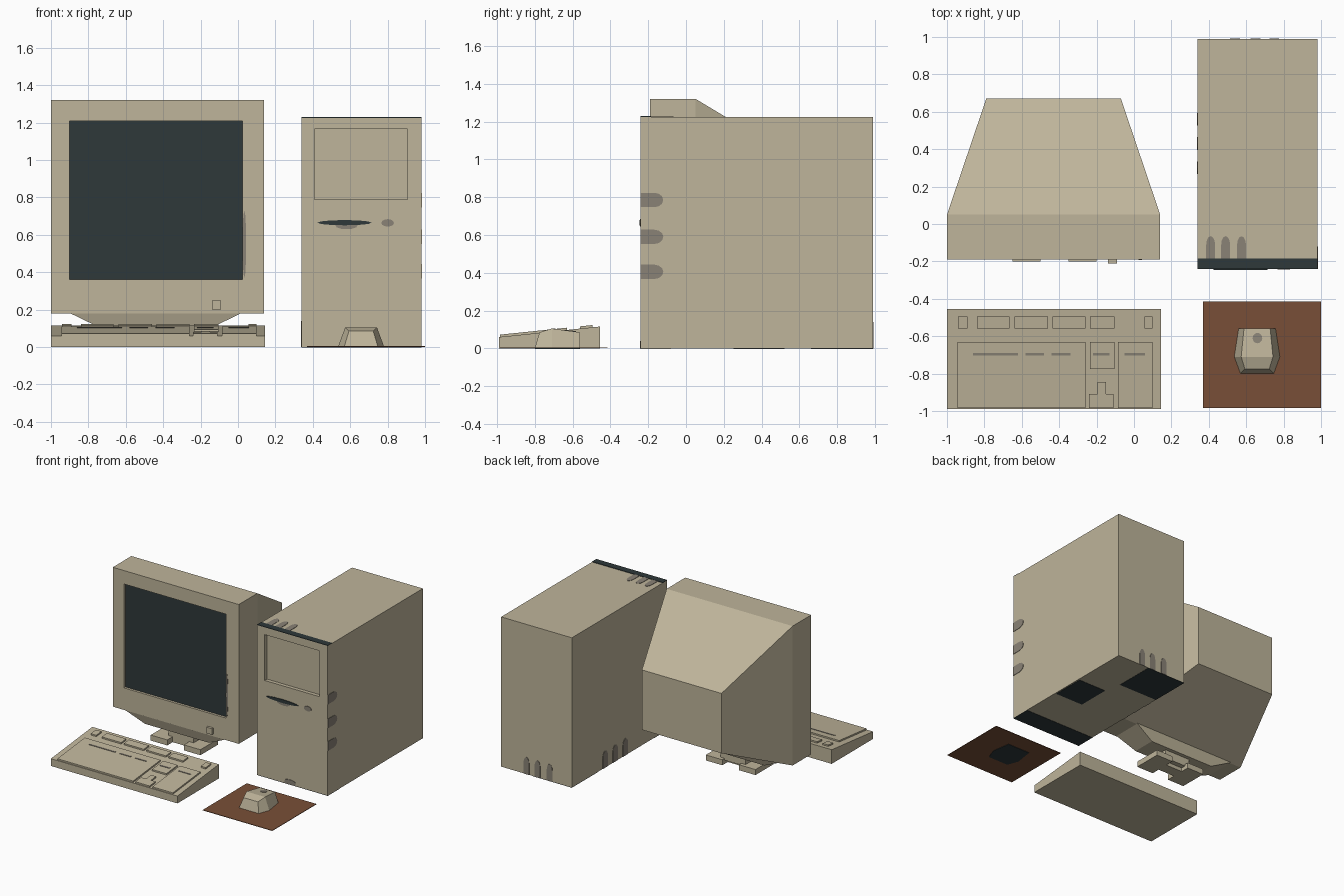
import bpy, bmesh, math
from mathutils import Vector

old = bpy.data.objects.get("Cube")
if old:
    bpy.data.objects.remove(old, do_unlink=True)


def material(name, srgb):
    rgb = [(c / 255) ** 2.2 for c in srgb] + [1]
    m = bpy.data.materials.new(name)
    m.use_nodes = True
    m.diffuse_color = rgb
    m.node_tree.nodes["Principled BSDF"].inputs["Base Color"].default_value = rgb
    return m


beige = material("beige plastic", (189, 179, 153))
dark = material("dark glass", (50, 59, 60))
grey = material("grey grime", (136, 129, 117))
brown = material("brown pad", (120, 80, 58))


def loft(name, rings, mat, edit=None):
    """Capped solid through equal-length rings of points."""
    bm = bmesh.new()
    rows = [[bm.verts.new(p) for p in ring] for ring in rings]
    n = len(rows[0])
    for a, b in zip(rows, rows[1:]):
        for i in range(n):
            j = (i + 1) % n
            bm.faces.new((a[i], a[j], b[j], b[i]))
    bm.faces.new(rows[0])
    bm.faces.new(rows[-1])
    bmesh.ops.recalc_face_normals(bm, faces=bm.faces)
    if edit:
        edit(bm)
    mesh = bpy.data.meshes.new(name)
    bm.to_mesh(mesh)
    bm.free()
    obj = bpy.data.objects.new(name, mesh)
    bpy.context.collection.objects.link(obj)
    obj.data.materials.append(mat)
    return obj


def prism(name, outline, axis, lo, hi, mat):
    """Extrude a 2D outline along an axis from lo to hi."""
    def place(p, d):
        q = list(p)
        q.insert("xyz".index(axis), d)
        return q
    return loft(name, [[place(p, d) for p in outline] for d in (lo, hi)], mat)


def rect(a0, a1, b0, b1):
    return [(a0, b0), (a1, b0), (a1, b1), (a0, b1)]


def box(name, x0, x1, y0, y1, z0, z1, mat=beige):
    return prism(name, rect(x0, x1, y0, y1), "z", z0, z1, mat)


def ellipse(a, b, ra, rb, n=12):
    return [(a + ra * math.cos(i * math.tau / n), b + rb * math.sin(i * math.tau / n))
            for i in range(n)]


def arch(mid, start, half, length, swap=False):
    """Round-ended tongue that grows from a straight edge."""
    pts = [(mid - half, start)]
    for i in range(7):
        t = math.pi * (1 - i / 6)
        pts.append((mid + half * math.cos(t), start + length * (0.6 + 0.4 * math.sin(t))))
    pts.append((mid + half, start))
    return [(b, a) for a, b in pts] if swap else pts


def recess(x0, x1, z0, z1, depth, index=0):
    """Sink a rectangle into the front face."""
    def edit(bm):
        f = min(bm.faces, key=lambda g: g.calc_center_median().y)
        y = f.calc_center_median().y
        for d in (0, depth):
            bmesh.ops.inset_individual(bm, faces=[f], thickness=0.01)
            c = f.calc_center_median()
            for v in f.verts:
                v.co = Vector((x1 if v.co.x > c.x else x0, y + d, z1 if v.co.z > c.z else z0))
        f.material_index = index
    return edit


# Tower case with a sunken drive panel
loft("tower_case", [[(x, y, z) for x, z in rect(0.34, 0.98, 0, 1.225)] for y in (-0.24, 0.99)],
     beige, recess(0.41, 0.905, 0.79, 1.165, 0.03))
box("tower_top_strip", 0.34, 0.98, -0.24, -0.185, 1.224, 1.229, dark)
box("tower_bottom_front_patch", 0.34, 0.98, -0.24, -0.08, -0.002, 0.002, dark)
box("tower_bottom_middle_patch", 0.72, 0.97, 0.25, 0.52, -0.002, 0.002, dark)
box("tower_bottom_rear_patch", 0.34, 0.69, 0.66, 0.99, -0.002, 0.002, dark)

# Drive slot, button and grime on the tower front
prism("drive_grime", ellipse(0.58, 0.65, 0.06, 0.02), "y", -0.242, -0.238, grey)
prism("drive_slot", ellipse(0.57, 0.665, 0.145, 0.014), "y", -0.245, -0.238, dark)
prism("tower_button", ellipse(0.8, 0.664, 0.034, 0.02), "y", -0.244, -0.238, grey)
prism("tower_front_grime", arch(0.64, 0, 0.05, 0.04), "y", -0.243, -0.238, grey)

# Vent marks on the sides, top and back of the tower
for z in (0.785, 0.59, 0.405):
    prism("side_vent", arch(z, -0.24, 0.038, 0.12, True), "x", 0.978, 0.983, grey)
for x in (0.41, 0.49, 0.575):
    prism("top_vent", arch(x, -0.185, 0.024, 0.12), "z", 1.222, 1.228, grey)
for x in (0.75, 0.65, 0.54):
    prism("rear_vent", arch(x, 0, 0.026, 0.14), "y", 0.988, 0.993, grey)
for y in (0.56, 0.43, 0.3):
    prism("inner_vent", arch(y, 0, 0.034, 0.14), "x", 0.337, 0.342, grey)

# Monitor: square bezel, tapered back, sunken screen
sections = [(-0.19, rect(-1, 0.14, 0.18, 1.32)),
            (0.05, rect(-1, 0.14, 0.18, 1.32)),
            (0.67, rect(-0.79, -0.07, 0.46, 0.95))]
monitor = loft("monitor", [[(x, y, z) for x, z in r] for y, r in sections], beige,
               recess(-0.9, 0.025, 0.36, 1.21, 0.02, 1))
monitor.data.materials.append(dark)
box("monitor_button", -0.14, -0.09, -0.21, -0.185, 0.2, 0.25)
prism("bezel_grime", ellipse(0.034, 0.55, 0.01, 0.18), "y", -0.193, -0.188, grey)

# Monitor stand: tapered cradle, neck and notched foot
loft("stand_cradle", [[(x, y, z) for x, y in r] for z, r in (
    (0.182, rect(-0.9, 0.02, -0.185, 0.06)),
    (0.1, rect(-0.73, -0.15, -0.16, 0.03)))], beige)
box("stand_neck", -0.54, -0.31, -0.13, 0.0, 0.03, 0.11)
half = [(-0.65, -0.2), (-0.5, -0.2), (-0.5, -0.13), (-0.35, -0.13), (-0.35, -0.2), (-0.2, -0.2)]
foot = half + [(x, -0.17 - y) for x, y in reversed(half)]
prism("stand_foot", foot, "z", 0, 0.045, beige)


# Keyboard wedge
def deck(y):
    return 0.06 + (y + 0.99) / 0.53 * 0.055


prism("keyboard_body", [(-0.99, 0), (-0.455, 0), (-0.455, deck(-0.455)), (-0.99, deck(-0.99))],
      "x", -1, 0.145, beige)


def on_deck(name, x0, x1, y0, y1, height, mat=beige):
    side = [(y0, deck(y0) - 0.01), (y1, deck(y1) - 0.01),
            (y1, deck(y1) + height), (y0, deck(y0) + height)]
    prism(name, side, "x", x0, x1, mat)


# Raised key blocks
rise = 0.012
on_deck("main_keys", -0.945, -0.26, -0.985, -0.63, rise)
on_deck("edit_keys", -0.235, -0.105, -0.775, -0.63, rise)
on_deck("number_keys", -0.085, 0.1, -0.985, -0.63, rise)
on_deck("arrow_keys", -0.24, -0.11, -0.985, -0.91, rise)
on_deck("up_arrow_key", -0.195, -0.15, -0.91, -0.845, rise)
for x0, x1 in ((-0.94, -0.89), (-0.84, -0.665), (-0.64, -0.46),
               (-0.435, -0.26), (-0.235, -0.105), (0.055, 0.1)):
    on_deck("function_keys", x0, x1, -0.56, -0.495, rise)
# Worn streaks across the keys
for x0, x1 in ((-0.86, -0.62), (-0.58, -0.48), (-0.44, -0.34), (-0.22, -0.13), (-0.05, 0.06)):
    on_deck("key_grime", x0, x1, -0.702, -0.69, rise + 0.003, grey)

# Mouse on its pad
box("mouse_pad", 0.37, 1.0, -0.985, -0.415, 0.001, 0.005, brown)
rings = []
for y, low, high, z in ((-0.8, 0.09, 0.065, 0.085), (-0.71, 0.123, 0.085, 0.105),
                        (-0.56, 0.1, 0.07, 0.085)):
    slant = 0.025 if y < -0.75 else 0
    rings.append([(0.658 - low, y, 0.002), (0.658 + low, y, 0.002),
                  (0.658 + high, y + slant, z), (0.658 - high, y + slant, z)])
loft("mouse", rings, beige)
prism("mouse_underside", [(p[0], p[1]) for r in rings for p in r[:1]]
      + [(p[0], p[1]) for r in reversed(rings) for p in r[1:2]], "z", -0.002, 0.002, dark)
on_top = [[(x, y, 0.105 - (y + 0.71) * 0.133 + d) for x, y in ellipse(0.66, -0.61, 0.026, 0.028)]
          for d in (-0.003, 0.003)]
loft("mouse_mark", on_top, grey)
